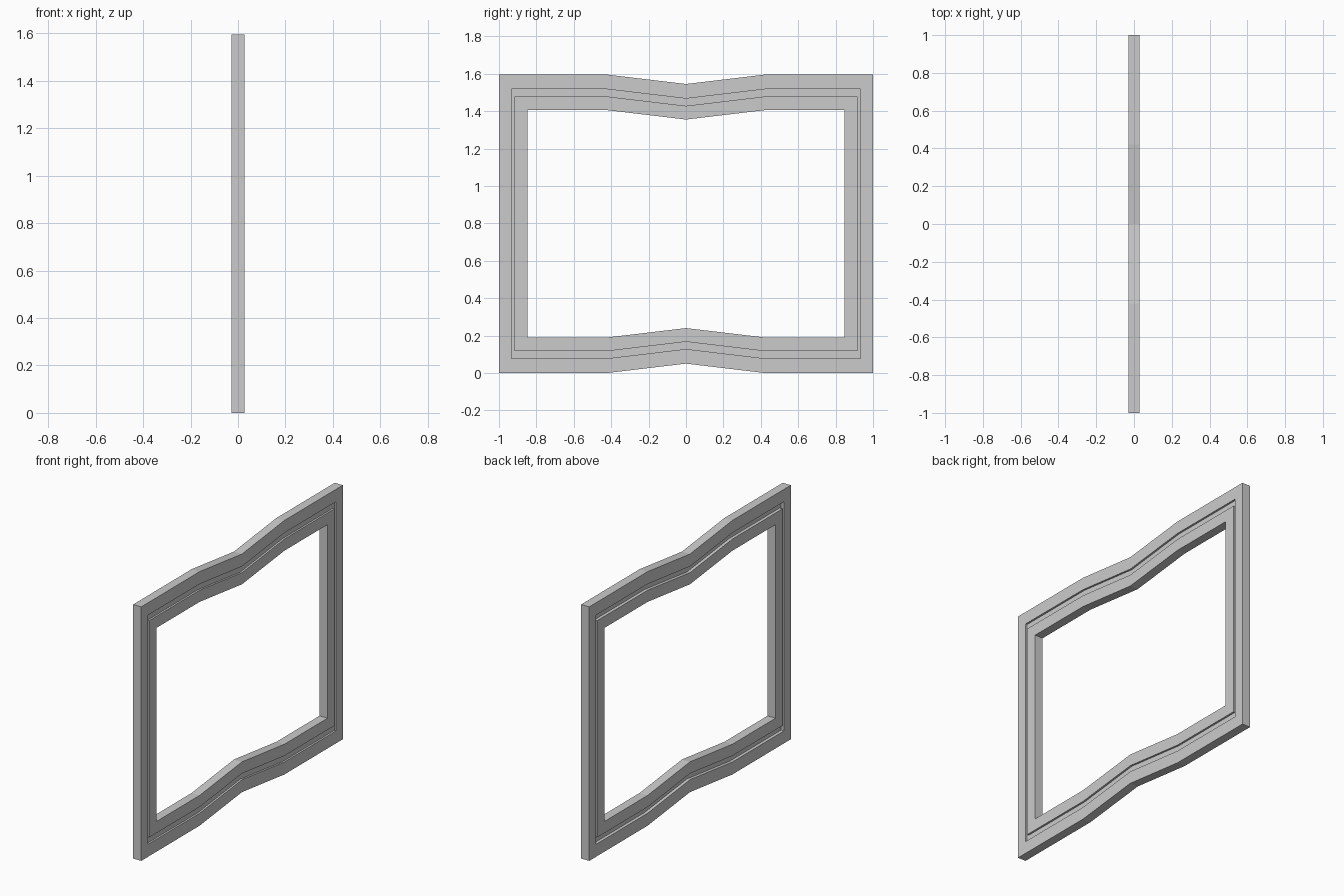
import bpy, bmesh

if "Cube" in bpy.data.objects:
    bpy.data.objects.remove(bpy.data.objects["Cube"])

HEIGHT, KINK, DIP, T = 1.595, 0.42, 0.05, 0.028

# Closed cross-section: (half width in y, inset from top/bottom, x)
section = [
    (1.0, 0.0, -T), (0.933, 0.078, -T), (0.933, 0.078, -T + 0.02),
    (0.918, 0.117, -T + 0.02), (0.918, 0.117, -T), (0.848, 0.19, -T),
    (0.848, 0.19, T), (0.918, 0.117, T), (0.918, 0.117, T - 0.012),
    (0.933, 0.078, T - 0.012), (0.933, 0.078, T), (1.0, 0.0, T),
]


def outline(w, inset, x):
    """Window outline whose top and bottom rails bend inward at the middle."""
    lower = [(-w, 0), (-KINK, 0), (0, DIP), (KINK, 0), (w, 0)]
    pts = [(x, y, inset + dz) for y, dz in lower]
    pts += [(x, y, HEIGHT - inset - dz) for y, dz in reversed(lower)]
    return pts


# Frame: sweep the grooved section around the bent outline
bm = bmesh.new()
loops = [[bm.verts.new(p) for p in outline(*s)] for s in section]
for i, a in enumerate(loops):
    b = loops[(i + 1) % len(loops)]
    for j in range(len(a)):
        k = (j + 1) % len(a)
        bm.faces.new((a[j], a[k], b[k], b[j]))
bmesh.ops.recalc_face_normals(bm, faces=bm.faces)
mesh = bpy.data.meshes.new("window_frame")
bm.to_mesh(mesh)
bm.free()
frame = bpy.data.objects.new("window_frame", mesh)
bpy.context.collection.objects.link(frame)
